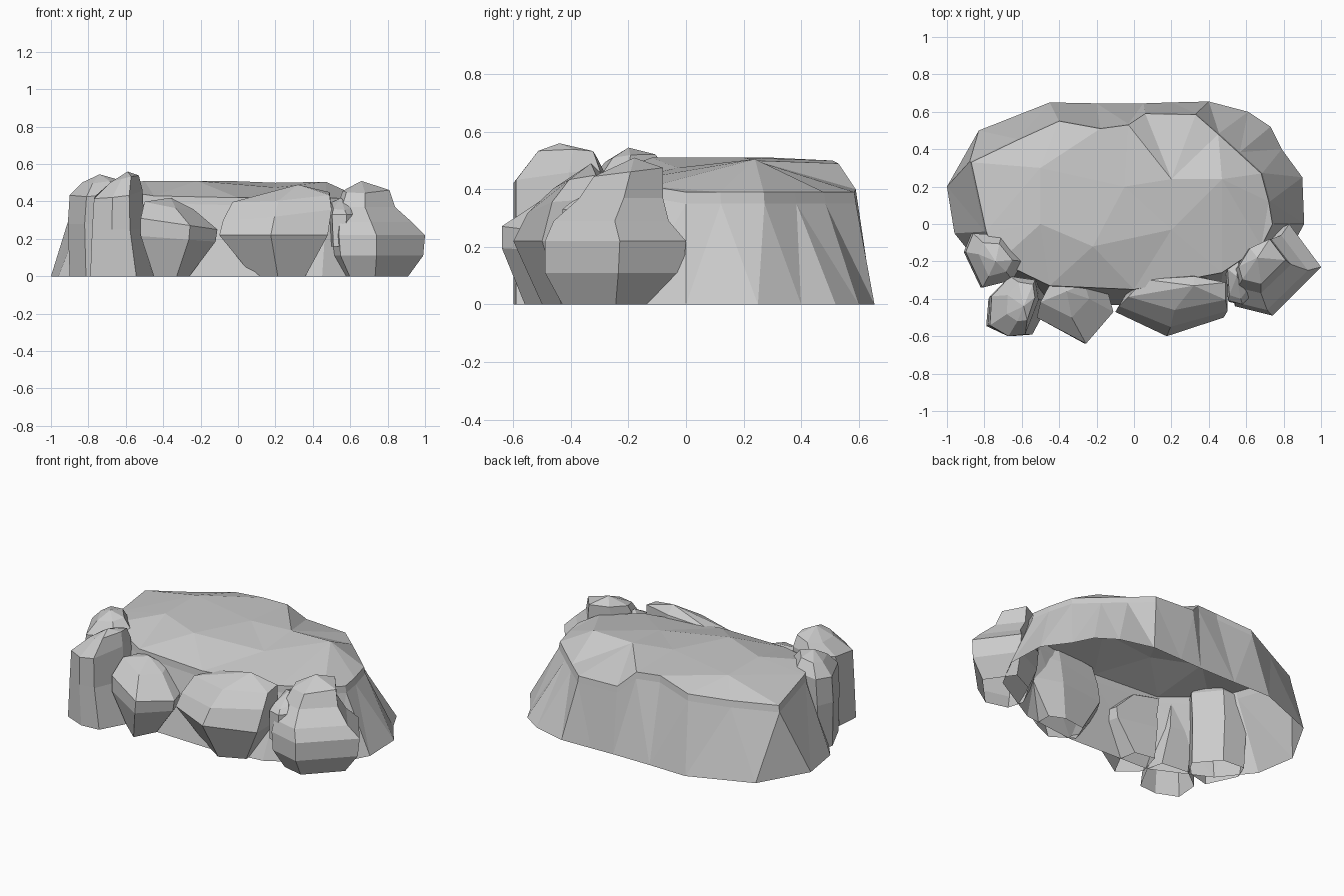
import bpy, bmesh
from mathutils import Vector
from mathutils.geometry import delaunay_2d_cdt


def finish(name, bm):
    bmesh.ops.recalc_face_normals(bm, faces=bm.faces)
    me = bpy.data.meshes.new(name)
    bm.to_mesh(me)
    bm.free()
    ob = bpy.data.objects.new(name, me)
    bpy.context.collection.objects.link(ob)
    return ob


def bridge(bm, a, b):
    n = len(a)
    for i in range(n):
        j = (i + 1) % n
        bm.faces.new((a[i], a[j], b[j], b[i]))


# Plateau: foot outline on the ground and matching rim points, open underneath
foot = [(-1, .2), (-.83, .5), (-.45, .65), (-.2, .645), (.05, .645), (.2, .65),
        (.4, .655), (.61, .6), (.73, .52), (.79, .4), (.9, .25), (.91, 0),
        (.8, -.2), (.45, -.4), (.1, -.44), (-.45, -.42), (-.8, -.25), (-.96, -.05)]
rim = [(-.87, .33, .43), (-.62, .45, .44), (-.4, .55, .46), (-.18, .51, .5),
       (-.03, .53, .49), (.06, .59, .4), (.33, .585, .39), (.45, .48, .39),
       (.56, .38, .39), (.68, .27, .39), (.72, .12, .39), (.74, 0, .39),
       (.68, -.12, .41), (.47, -.26, .42), (0, -.35, .42), (-.45, -.33, .43),
       (-.72, -.2, .47), (-.79, -.04, .46)]
crown = [(.2, .24, .5), (.47, .24, .505), (-.05, .2, .51), (.2, -.03, .475),
         (-.22, -.12, .51), (-.5, 0, .51), (-.5, .3, .51)]

bm = bmesh.new()
base = [bm.verts.new((x, y, 0)) for x, y in foot]
lip = [bm.verts.new((x * 1.01, y * 1.01, z - .04)) for x, y, z in rim]
edge = [bm.verts.new(p) for p in rim]
bridge(bm, base, lip)
bridge(bm, lip, edge)
top = edge + [bm.verts.new(p) for p in crown]
loop = list(range(len(rim)))[::-1]
tris = delaunay_2d_cdt([Vector(v.co.xy) for v in top], [], [loop], 1, 1e-5)
for f in tris[2]:
    bm.faces.new([top[tris[3][i][0]] for i in f])
bmesh.ops.triangulate(bm, faces=[f for f in bm.faces if len(f.verts) > 3])
finish("plateau", bm)


def boulder(name, outline, levels, apex):
    """Stack an outline fitted to levels (z, x0, x1, y0, y1, slope_x, slope_y)."""
    xs, ys = [p[0] for p in outline], [p[1] for p in outline]
    bm = bmesh.new()
    rings = []
    for z, x0, x1, y0, y1, tx, ty in levels:
        ring = []
        for x, y in outline:
            u = (x - min(xs)) / (max(xs) - min(xs))
            v = (y - min(ys)) / (max(ys) - min(ys))
            ring.append(bm.verts.new((x0 + u * (x1 - x0), y0 + v * (y1 - y0),
                                      z + tx * (u - .5) + ty * (v - .5))))
        rings.append(ring)
    for a, b in zip(rings, rings[1:]):
        bridge(bm, a, b)
    tip = bm.verts.new(apex)
    last = rings[-1]
    for i, v in enumerate(last):
        bm.faces.new((v, last[(i + 1) % len(last)], tip))
    finish(name, bm)


# Large right boulder
boulder("right_boulder",
        [(1, -.23), (.83, 0), (.62, -.1), (.5, -.3), (.54, -.44), (.74, -.49)],
        [(0, .57, .91, -.43, -.08, 0, 0),
         (.11, .51, .99, -.49, -.01, 0, 0),
         (.22, .5, 1, -.49, 0, 0, 0),
         (.29, .51, .93, -.46, -.06, 0, 0),
         (.37, .53, .84, -.37, -.08, 0, 0),
         (.46, .56, .81, -.32, -.08, 0, .03)], (.66, -.18, .51))

# Small ledge stone beside the right boulder
boulder("ledge_stone",
        [(1, .2), (.6, 1), (0, .8), (.1, .1), (.7, 0)],
        [(.16, .5, .6, -.43, -.3, 0, 0),
         (.33, .49, .62, -.43, -.22, 0, 0),
         (.38, .5, .6, -.4, -.2, 0, .05)], (.55, -.28, .42))

# Wide centre boulder with an undercut base
boulder("centre_boulder",
        [(.49, -.5), (.49, -.33), (.3, -.27), (0, -.3), (-.1, -.47), (.18, -.6)],
        [(0, .08, .36, -.5, -.28, 0, 0),
         (.22, -.1, .48, -.6, -.27, 0, 0),
         (.33, -.08, .5, -.55, -.27, .06, .02),
         (.42, -.03, .49, -.46, -.28, .04, .03)], (.32, -.33, .49))

# Left centre boulder, tapering to the ground
boulder("left_centre_boulder",
        [(-.1, -.47), (-.14, -.33), (-.42, -.3), (-.52, -.5), (-.25, -.64)],
        [(0, -.45, -.26, -.56, -.3, 0, 0),
         (.2, -.52, -.12, -.64, -.3, -.03, 0),
         (.28, -.52, -.11, -.64, -.3, -.06, 0),
         (.38, -.5, -.24, -.5, -.3, -.04, .02)], (-.36, -.36, .42))

# Two tall stones at the front left corner
boulder("front_left_stone",
        [(-.5, -.4), (-.52, -.29), (-.67, -.27), (-.78, -.38), (-.79, -.54),
         (-.68, -.6), (-.58, -.59)],
        [(0, -.79, -.45, -.6, -.3, 0, 0),
         (.25, -.78, -.5, -.6, -.28, 0, 0),
         (.44, -.77, -.51, -.6, -.28, .03, .03),
         (.52, -.68, -.53, -.52, -.31, .04, -.01)], (-.59, -.44, .56))
boulder("rear_left_stone",
        [(-.6, -.2), (-.72, -.06), (-.87, -.05), (-.91, -.15), (-.82, -.34),
         (-.66, -.3)],
        [(0, -.9, -.6, -.34, -.06, 0, 0),
         (.28, -.91, -.6, -.34, -.05, 0, 0),
         (.44, -.9, -.59, -.34, -.05, .02, .02),
         (.51, -.83, -.65, -.28, -.1, .02, .02)], (-.74, -.2, .545))
